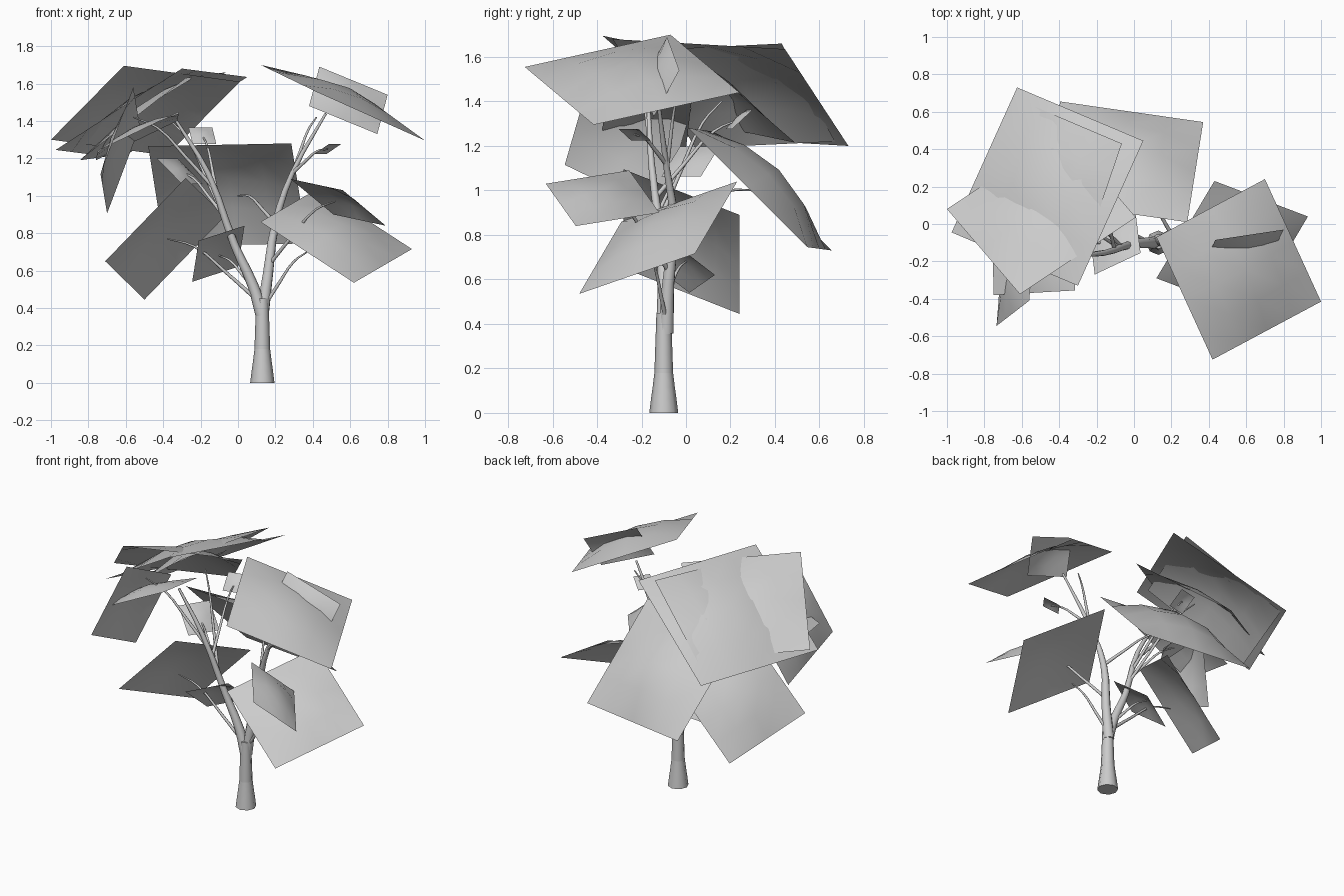
import bpy
from mathutils import Vector

if "Cube" in bpy.data.objects:
    bpy.data.objects.remove(bpy.data.objects["Cube"])


def limb(name, pts, r0, r1):
    """Round limb through the points, tapering evenly from r0 to r1."""
    cu = bpy.data.curves.new(name, 'CURVE')
    cu.dimensions = '3D'
    cu.bevel_depth = 1.0
    cu.bevel_resolution = 2
    cu.use_fill_caps = True
    sp = cu.splines.new('BEZIER')
    sp.bezier_points.add(len(pts) - 1)
    sp.resolution_u = 3
    for i, (p, co) in enumerate(zip(sp.bezier_points, pts)):
        p.co = co
        p.radius = r0 + (r1 - r0) * i / (len(pts) - 1)
        p.handle_left_type = p.handle_right_type = 'AUTO'
    bpy.context.collection.objects.link(bpy.data.objects.new(name, cu))
    return [Vector(p) for p in pts]


def twig(name, parent, t, tip, leaf=0):
    """Thin shoot leaving a parent limb at position t, arching to its tip; may carry a small leaf."""
    i = int(t)
    start, tip = parent[i].lerp(parent[i + 1], t - i), Vector(tip)
    rise = Vector((0, 0, .1 * (tip - start).length))
    path = [start, start.lerp(tip, .35) + rise * .6, start.lerp(tip, .7) + rise, tip]
    limb(name, path, .011, .004)
    if leaf:
        out = (tip - start).normalized() * leaf
        side = out.cross(Vector((0, 0, 1))).normalized() * leaf / 2
        foliage(name + "_foliage", tip - side - out / 2, tip + side - out / 2, tip - side + out / 2)


def foliage(name, a, b, d, puff=.12, n=4):
    """Parallelogram leaf sheet from a corner and its two neighbours, domed upwards."""
    a, b, d = Vector(a), Vector(b), Vector(d)
    if (b - a).cross(d - a).z < 0:
        b, d = d, b
    e, f = b - a, d - a
    lift = e.cross(f).normalized() * puff * (e.length + f.length) / 2
    grid = [(i / n, j / n) for j in range(n + 1) for i in range(n + 1)]
    verts = [a + e * u + f * v + lift * 16 * u * (1 - u) * v * (1 - v) for u, v in grid]
    faces = [(k, k + 1, k + n + 2, k + n + 1) for k in range(n * (n + 1)) if k % (n + 1) < n]
    me = bpy.data.meshes.new(name)
    me.from_pydata(verts, [], faces)
    for p in me.polygons:
        p.use_smooth = True
    bpy.context.collection.objects.link(bpy.data.objects.new(name, me))


# Trunk: flared foot and straight stem
limb("trunk_foot", [(.13, -.10, 0), (.13, -.10, .18)], .065, .042)
limb("trunk_stem", [(.13, -.10, .18), (.13, -.10, .45)], .042, .033)

# Two main limbs
right = limb("right_limb", [(.13, -.09, .36), (.16, -.08, .58), (.2, -.055, .85),
                            (.29, -.09, 1.12), (.47, -.13, 1.44)], .036, .007)
left = limb("left_limb", [(.13, -.10, .36), (.08, -.10, .52), (-.02, -.11, .74),
                          (-.16, -.155, 1.12), (-.33, -.17, 1.4)], .036, .008)

# Side shoots
twig("upper_left_branch", left, 2.3, (-.36, .16, 1.4))
twig("outer_left_branch", left, 2.8, (-.56, -.2, 1.42))
twig("lower_left_twig", left, .5, (-.38, -.1, .77))
twig("low_left_twig", left, .9, (-.1, 0, .68))
twig("inner_left_twig", left, 2.4, (-.31, .02, 1.13), .21)
twig("back_left_twig", left, 2.6, (-.19, .24, 1.32), .13)
twig("lower_right_twig", right, .2, (.37, -.16, .7))
twig("middle_right_twig", right, 1.2, (.52, -.36, .97))
twig("high_right_twig", right, 3, (.48, -.23, 1.25), .11)
twig("right_top_twig", right, 2.9, (.42, -.04, 1.42))
twig("back_twig", right, 2, (0, .3, 1))

# Foliage on the right
foliage("top_right_foliage", (.12, -.07, 1.7), (.42, -.725, 1.555), (.7, .24, 1.44))
foliage("right_upright_foliage", (.435, -.085, 1.69), (.38, -.2, 1.48), (.8, -.03, 1.54))
foliage("lower_right_foliage", (.12, -.29, .86), (.62, -.48, .535), (.43, .23, 1.04))
foliage("front_right_foliage", (.28, -.255, 1.09), (.56, -.63, 1.03), (.51, -.12, .9))

# Foliage at the back and low on the left
foliage("back_foliage", (-.48, .12, 1.265), (.285, .01, 1.28), (-.395, .655, .73), .16)
foliage("lower_left_foliage", (-.5, .24, .445), (-.07, .24, .89), (-.71, -.28, .65))
foliage("low_centre_foliage", (-.21, -.27, .76), (.035, -.155, .84), (-.245, .015, .54))

# Crown cluster at the upper left
foliage("left_crown_foliage", (-.61, -.375, 1.695), (-1, .08, 1.3), (.01, .035, 1.61))
foliage("back_crown_foliage", (-.625, .73, 1.2), (.05, .445, 1.635), (-.975, -.045, 1.245))
foliage("inner_crown_foliage", (-.065, .43, 1.66), (-.63, .67, 1.22), (-.28, -.2, 1.63))
foliage("left_hanging_foliage", (-.735, -.545, 1.115), (-.7, -.11, .905), (-.56, -.41, 1.58))
foliage("left_shelf_foliage", (-.75, -.38, 1.24), (-.315, -.355, 1.45), (-.76, 0, 1.19))
